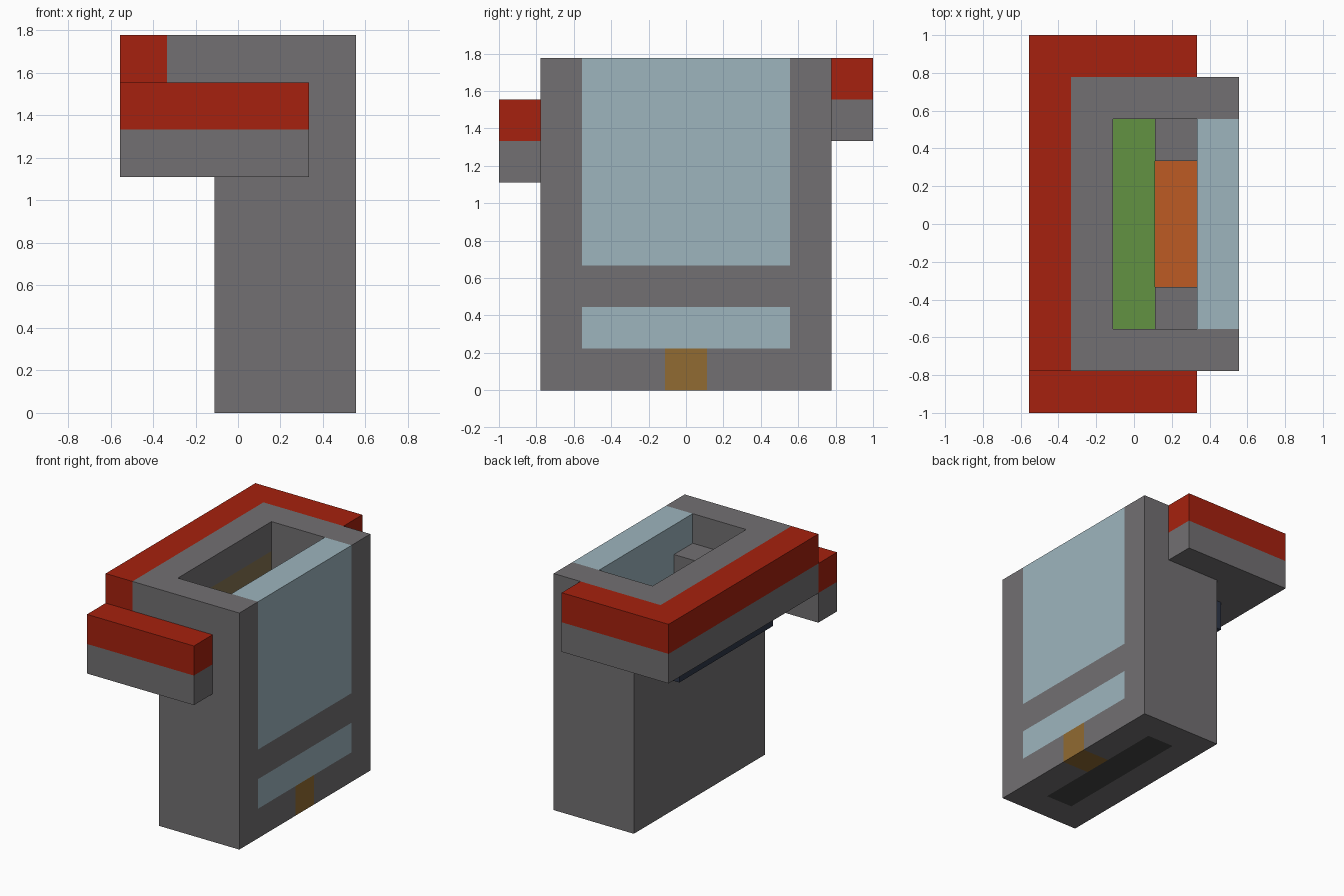
import bpy, bmesh
from mathutils import Vector

if "Cube" in bpy.data.objects:
    bpy.data.objects.remove(bpy.data.objects["Cube"])

U = 2 / 9  # one grid cell


def material(name, rgb):
    lin = [((c / 255 + 0.055) / 1.055) ** 2.4 for c in rgb] + [1]
    m = bpy.data.materials.new(name)
    m.use_nodes = True
    m.diffuse_color = lin
    m.node_tree.nodes["Principled BSDF"].inputs["Base Color"].default_value = lin
    return m


GREY, RED, BLUE, GOLD, DARK, GREEN, ORANGE, TAN, NAVY = range(9)
MATS = [material("grey", (114, 112, 114)), material("red", (166, 33, 14)),
        material("pale blue", (157, 181, 190)), material("gold", (145, 107, 50)),
        material("charcoal", (70, 70, 68)), material("green", (98, 146, 66)),
        material("orange", (190, 91, 35)), material("tan", (132, 115, 80)),
        material("navy", (46, 54, 72))]


def prism(name, outline, axis, low, high):
    """Extrude a 2D outline (in cells) along y or z."""
    bm = bmesh.new()
    place = (lambda a, b: (a, low, b)) if axis == "y" else (lambda a, b: (a, b, low))
    face = bm.faces.new([bm.verts.new(Vector(place(*p)) * U) for p in outline])
    ext = bmesh.ops.extrude_face_region(bm, geom=[face])["geom"]
    d = Vector((0, 1, 0) if axis == "y" else (0, 0, 1)) * (high - low) * U
    bmesh.ops.translate(bm, verts=[v for v in ext if isinstance(v, bmesh.types.BMVert)], vec=d)
    bmesh.ops.recalc_face_normals(bm, faces=bm.faces)
    mesh = bpy.data.meshes.new(name)
    bm.to_mesh(mesh)
    bm.free()
    for m in MATS:
        mesh.materials.append(m)
    ob = bpy.data.objects.new(name, mesh)
    bpy.context.collection.objects.link(ob)
    return ob


def box(name, x, y, z):
    return prism(name, [(x[0], y[0]), (x[1], y[0]), (x[1], y[1]), (x[0], y[1])], "z", *z)


def carve(ob, x, y, z):
    """Cut a box-shaped hollow out of an object."""
    cutter = box("cutter", x, y, z)
    cutter.hide_render = True
    mod = ob.modifiers.new("hollow", "BOOLEAN")
    mod.operation, mod.solver, mod.object = "DIFFERENCE", "EXACT", cutter
    bpy.context.view_layer.objects.active = ob
    bpy.ops.object.modifier_apply(modifier=mod.name)
    bpy.data.objects.remove(cutter)


def paint(ob, cuts, rule):
    """Split faces along grid planes, then colour them by rule(centre, normal)."""
    bm = bmesh.new()
    bm.from_mesh(ob.data)
    for axis, values in cuts.items():
        n = Vector([axis == a for a in "xyz"])
        for v in values:
            bmesh.ops.bisect_plane(bm, geom=bm.verts[:] + bm.edges[:] + bm.faces[:],
                                   plane_co=n * v * U, plane_no=n, dist=1e-4)
    for f in bm.faces:
        f.material_index = rule(f.calc_center_bounds() / U, f.normal)
    bm.to_mesh(ob.data)
    bm.free()


# Main body with a stepped hollow in its top
body = prism("body", [(-.5, 0), (2.5, 0), (2.5, 8), (-1.5, 8), (-1.5, 6), (-.5, 6)], "y", -3.5, 3.5)
carve(body, (-.5, 1.5), (-2.5, 2.5), (7, 9))
carve(body, (-.5, .5), (-2.5, 2.5), (6, 9))
carve(body, (.5, 1.5), (-1.5, 1.5), (5, 9))


def body_colour(c, n):
    mid = abs(c.y) < 2.45
    if mid and c.x > 1.45 and (c.z > 3 or (1 < c.z < 2 and n.x > .9)):
        return BLUE  # window panels
    if c.z < 1 and c.x > 1.5 and abs(c.y) < .45:
        return GOLD  # latch
    if n.z < -.9 and c.z < .1 and mid and .5 < c.x < 1.5:
        return DARK  # slot underneath
    if n.z > .9 and c.z < 6.5:
        return GREEN if c.z > 5.5 else ORANGE  # hollow floors
    if n.x > .9 and c.x < 0 and c.z < 7:
        return TAN  # lower inner wall
    return GREY


paint(body, {"x": (.5, 1.5), "y": (-2.5, -.5, .5, 2.5), "z": (1, 2, 3, 7)}, body_colour)

# Red-topped bar wrapping the left side and the back
bar = prism("wrap_bar", [(-2.5, -3.5), (-1.5, -3.5), (-1.5, 3.5), (1.5, 3.5), (1.5, 4.5), (-2.5, 4.5)],
            "z", 6, 8)
paint(bar, {"z": (7,)}, lambda c, n: RED if c.z > 7 else GREY)

# Lower front arm
arm = box("front_arm", (-2.5, 1.5), (-4.5, -3.5), (5, 7))
paint(arm, {"z": (6,)}, lambda c, n: RED if c.z > 6 else GREY)

# Dark strip under the overhang
strip = box("under_strip", (-1.5, -.5), (-2.5, 2.5), (5, 6))
paint(strip, {}, lambda c, n: NAVY)
